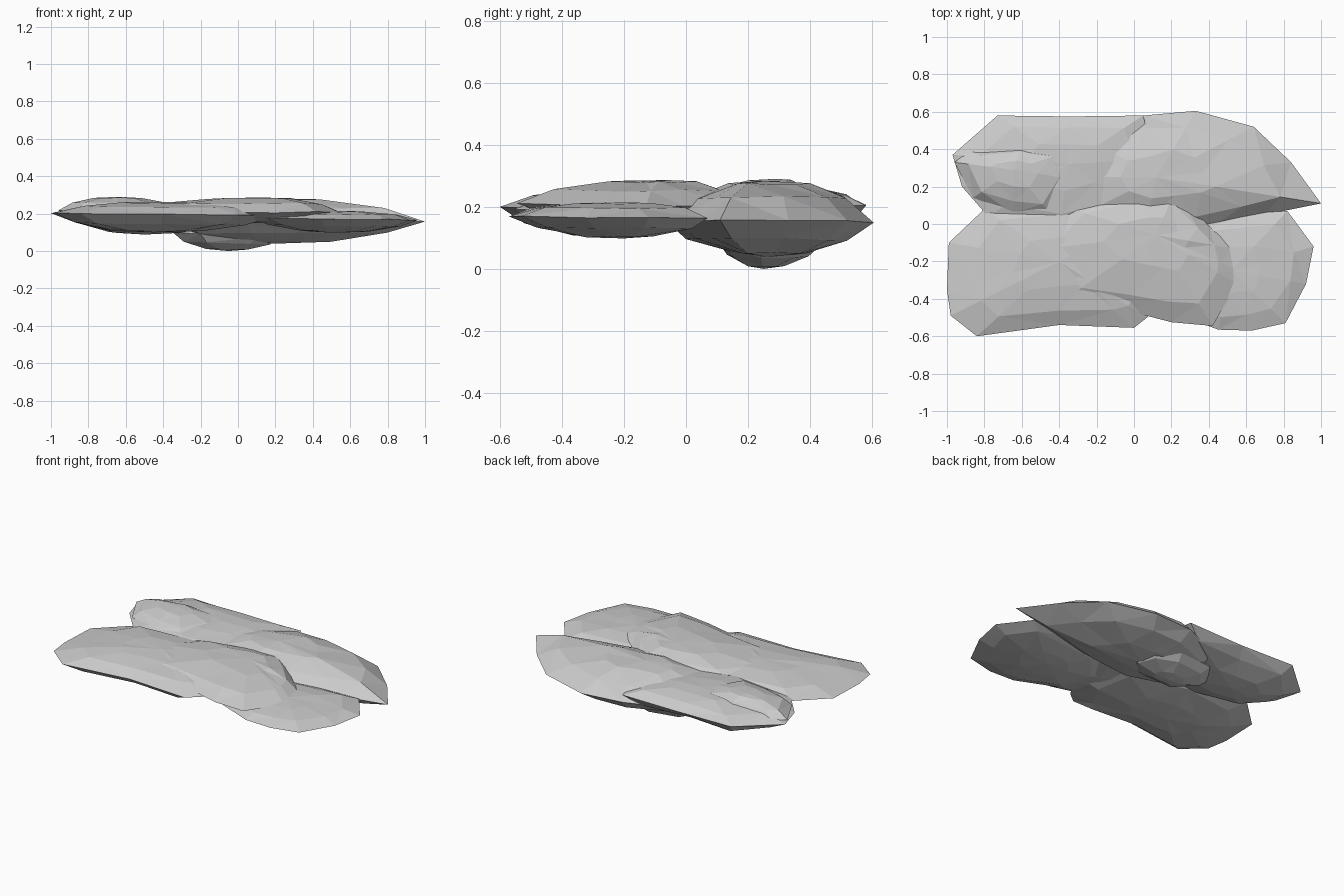
import bpy, bmesh, random

if "Cube" in bpy.data.objects:
    bpy.data.objects.remove(bpy.data.objects["Cube"])

random.seed(4)


def rock(name, outline, rim, top, bottom, roughness=0.005):
    """Faceted flat stone: an outline at rim height, rising to a top peak and falling to a bottom peak.
    rim is (z at min x, z at max x); top and bottom are (x, y, z) peaks."""
    bm = bmesh.new()
    xs = [p[0] for p in outline]
    x0, x1 = min(xs), max(xs)

    def rim_z(x):
        return rim[0] + (rim[1] - rim[0]) * (x - x0) / (x1 - x0)

    base = [bm.verts.new((x, y, rim_z(x) + random.uniform(-1, 1) * roughness)) for x, y in outline]
    n = len(base)
    # each side gets two inner rings and a peak
    for peak, steps in ((top, ((0.76, 0.6), (0.38, 0.93))), (bottom, ((0.78, 0.5), (0.38, 0.88)))):
        ring = base
        for scale, rise in steps:
            inner = []
            for x, y in outline:
                s = scale + random.uniform(-0.04, 0.04)
                z = rim_z(x) + (peak[2] - rim_z(x)) * rise
                inner.append(bm.verts.new((peak[0] + (x - peak[0]) * s, peak[1] + (y - peak[1]) * s,
                                           z + random.uniform(-1, 0.6) * roughness)))
            for i in range(n):
                j = (i + 1) % n
                bm.faces.new((ring[i], ring[j], inner[j], inner[i]))
            ring = inner
        tip = bm.verts.new(peak)
        for i in range(n):
            bm.faces.new((ring[i], ring[(i + 1) % n], tip))
    bmesh.ops.triangulate(bm, faces=bm.faces[:])
    bmesh.ops.recalc_face_normals(bm, faces=bm.faces[:])
    mesh = bpy.data.meshes.new(name)
    bm.to_mesh(mesh)
    bm.free()
    obj = bpy.data.objects.new(name, mesh)
    bpy.context.collection.objects.link(obj)
    return obj


# Front row of stones
rock("front_left_stone",
     [(-1, -.35), (-.99, -.1), (-.8, .08), (-.35, .12), (.1, .0), (.2, -.3), (.07, -.5),
      (0, -.555), (-.4, -.54), (-.84, -.6), (-.98, -.49)],
     (.205, .185), (-.4, -.2, .262), (-.45, -.24, .1))
rock("front_middle_stone",
     [(-.41, -.43), (-.05, -.46), (.2, -.525), (.42, -.545), (.55, -.32), (.56, -.25), (.53, -.13),
      (.4, -.01), (.22, .18), (0, .18), (-.4, .1), (-.6, -.15)],
     (.215, .205), (.12, -.06, .286), (.1, -.2, .15))
rock("front_right_stone",
     [(.82, .07), (.96, -.12), (.92, -.32), (.81, -.53), (.63, -.57), (.45, -.565), (.15, -.45),
      (.05, -.2), (.25, .02), (.5, .05)],
     (.18, .165), (.52, -.25, .215), (.5, -.2, .098))

# Back row of stones
rock("back_right_stone",
     [(.05, .58), (.33, .605), (.64, .52), (.84, .33), (1, .11), (.7, .05), (.4, -.03),
      (.05, -.06), (-.3, .04), (-.37, .25), (-.25, .46)],
     (.15, .155), (.12, .25, .283), (.15, .26, .038))
rock("back_left_stone",
     [(-.97, .37), (-.73, .58), (-.35, .575), (.05, .58), (.1, .35), (.05, .06), (-.4, -.04),
      (-.78, .04), (-.92, .2)],
     (.205, .2), (-.35, .32, .262), (-.5, .3, .088))
rock("back_left_cap_stone",
     [(-.96, .33), (-.88, .39), (-.6, .42), (-.38, .38), (-.33, .24), (-.45, .06), (-.65, .06),
      (-.86, .14)],
     (.215, .225), (-.64, .29, .29), (-.62, .24, .15), 0.003)

# Underside lump the pile rests on
rock("bottom_lump_stone",
     [(-.35, .25), (-.25, .4), (0, .44), (.17, .37), (.22, .24), (.1, .12), (-.2, .1)],
     (.1, .07), (-.05, .25, .2), (-.05, .25, .0), 0.001)
